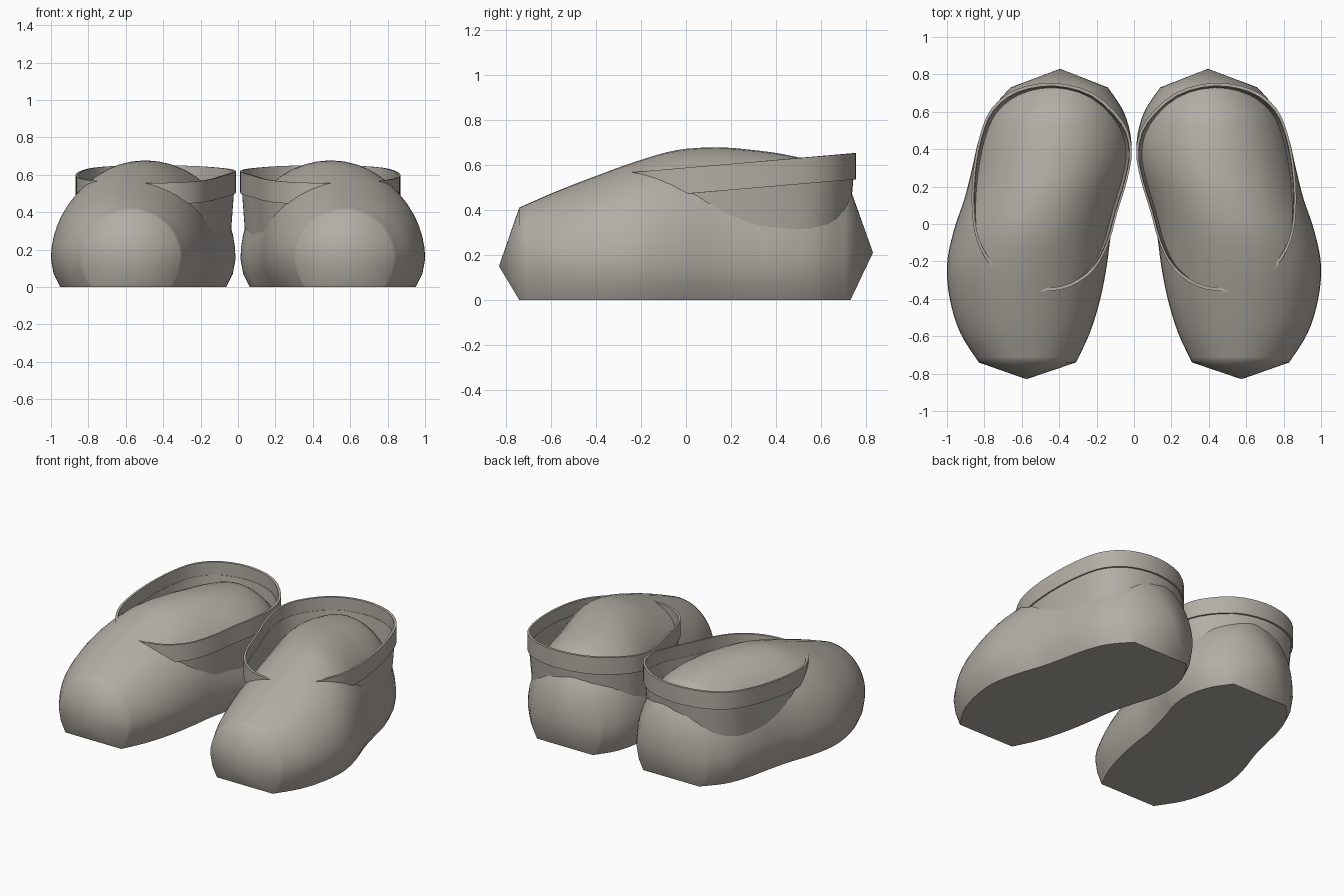
import bpy, bmesh, math

cube = bpy.data.objects.get("Cube")
if cube:
    bpy.data.objects.remove(cube)

grey = bpy.data.materials.new("warm grey")
grey.use_nodes = True
colour = (0.45, 0.42, 0.375, 1)
grey.diffuse_color = colour
grey.node_tree.nodes["Principled BSDF"].inputs["Base Color"].default_value = colour


def spline(rows, steps, closed=False):
    """Smooth curve through rows of numbers."""
    n = len(rows)
    pick = (lambda i: rows[i % n]) if closed else (lambda i: rows[max(0, min(n - 1, i))])
    out = []
    for i in range(n if closed else n - 1):
        for s in range(steps):
            t = s / steps
            out.append([b + 0.5 * t * (c - a + t * (2*a - 5*b + 4*c - d + t * (3*(b - c) + d - a)))
                        for a, b, c, d in zip(pick(i-1), pick(i), pick(i+1), pick(i+2))])
    if not closed:
        out.append(list(rows[-1]))
    return out


def loft(name, rings, side, tips=None, wrap=False):
    """Skin rings of points; side -1 mirrors the part in x."""
    bm = bmesh.new()
    vr = [[bm.verts.new((side * x, y, z)) for x, y, z in r] for r in rings]
    pairs = list(zip(vr, vr[1:])) + ([(vr[-1], vr[0])] if wrap else [])
    n = len(vr[0])
    for a, b in pairs:
        for i in range(n):
            j = (i + 1) % n
            bm.faces.new((a[i], a[j], b[j], b[i]))
    if tips:
        for ring, (x, y, z) in zip((vr[0], vr[-1]), tips):
            tip = bm.verts.new((side * x, y, z))
            for i in range(n):
                bm.faces.new((ring[i], ring[(i + 1) % n], tip))
    bmesh.ops.recalc_face_normals(bm, faces=bm.faces)
    me = bpy.data.meshes.new(name)
    bm.to_mesh(me)
    bm.free()
    me.materials.append(grey)
    ob = bpy.data.objects.new(name, me)
    bpy.context.collection.objects.link(ob)
    bpy.ops.object.select_all(action='DESELECT')
    ob.select_set(True)
    bpy.context.view_layer.objects.active = ob
    bpy.ops.object.shade_smooth_by_angle(angle=math.radians(50))


# Body stations from toe to heel: y, inner x, outer x, top z
stations = [
    (-0.74, 0.31, 0.83, 0.41), (-0.58, 0.235, 0.93, 0.48),
    (-0.40, 0.18, 0.985, 0.55), (-0.22, 0.145, 1.0, 0.615),
    (-0.04, 0.12, 0.965, 0.665), (0.14, 0.075, 0.905, 0.677),
    (0.30, 0.025, 0.865, 0.665), (0.45, 0.015, 0.83, 0.643),
    (0.60, 0.055, 0.77, 0.60), (0.73, 0.14, 0.66, 0.49),
]


def body_ring(y, inner, outer, top):
    """Flat sole, tucked lower edge and a domed upper."""
    mid, half, belly = (inner + outer) / 2, (outer - inner) / 2, 0.15
    pts = [(mid - half + 0.05, y, 0), (mid + half - 0.05, y, 0),
           (mid + half - 0.015, y, 0.07)]
    for k in range(25):
        a = math.pi * k / 24
        pts.append((mid + half * math.cos(a), y, belly + (top - belly) * math.sin(a)))
    pts.append((mid - half + 0.015, y, 0.07))
    return pts


# Opening outline seen from above
outline = spline([
    (0.43, 0.755), (0.22, 0.70), (0.06, 0.55), (0.012, 0.40), (0.035, 0.24),
    (0.09, 0.06), (0.135, -0.10), (0.21, -0.24), (0.34, -0.335), (0.50, -0.36),
    (0.64, -0.325), (0.76, -0.23), (0.84, -0.09), (0.867, 0.08), (0.86, 0.28),
    (0.825, 0.47), (0.76, 0.62), (0.63, 0.72)], 3, closed=True)


def cuff_ring(inset, height=None, base=0.0):
    """Outline moved inwards; the height follows the slope of the opening."""
    k = 1 - inset / 0.45
    return [(0.44 + (x - 0.44) * k, 0.2 + (y - 0.2) * k,
             base if height is None else height + 0.085 * y) for x, y in outline]


for label, side in (("left", 1), ("right", -1)):
    loft(label + "_shoe_body", [body_ring(*s) for s in spline(stations, 4)], side,
         tips=((0.575, -0.83, 0.15), (0.395, 0.83, 0.21)))
    # Band round the opening
    loft(label + "_cuff_band",
         [cuff_ring(0, 0.587), cuff_ring(0, 0.471), cuff_ring(0.014, 0.471),
          cuff_ring(0.014, 0.587)], side, wrap=True)
    # Thin wall between the band and the body
    loft(label + "_ankle_wall",
         [cuff_ring(0.008, 0.50), cuff_ring(0.03, base=0.25),
          cuff_ring(0.038, base=0.25), cuff_ring(0.016, 0.50)], side, wrap=True)
